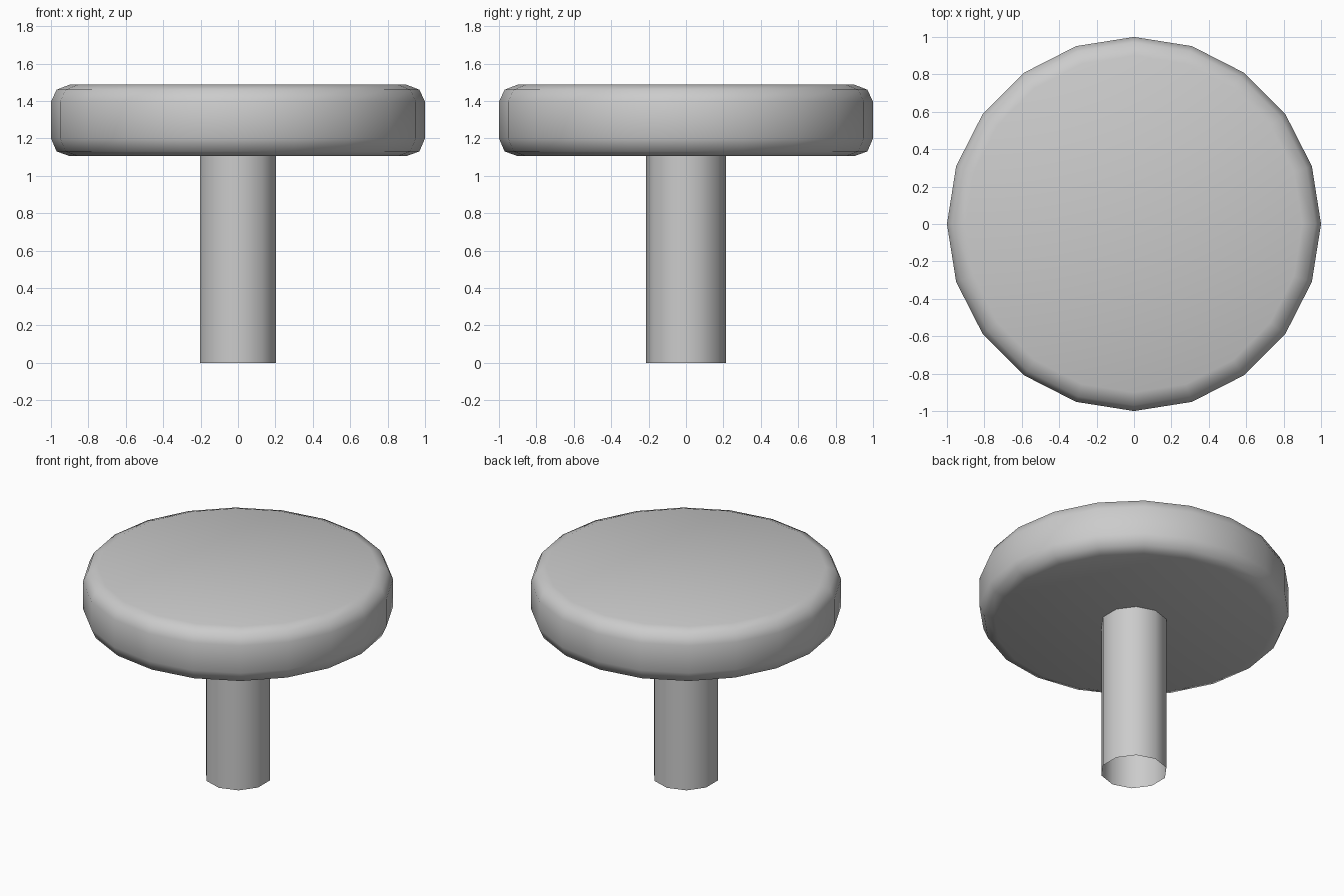
import bpy, bmesh, math

if "Cube" in bpy.data.objects:
    bpy.data.objects.remove(bpy.data.objects["Cube"])


def lathe(name, profile, sides, start=0.0, cap=False):
    """Revolve (radius, z) points around z; optionally close both ends."""
    bm = bmesh.new()
    rings = []
    for r, z in profile:
        angles = [start + 2 * math.pi * i / sides for i in range(sides)]
        rings.append([bm.verts.new((r * math.cos(a), r * math.sin(a), z)) for a in angles])
    for low, high in zip(rings, rings[1:]):
        for i in range(sides):
            j = (i + 1) % sides
            bm.faces.new((low[i], low[j], high[j], high[i]))
    if cap:
        bm.faces.new(rings[0][::-1])
        bm.faces.new(rings[-1])
    mesh = bpy.data.meshes.new(name)
    bm.to_mesh(mesh)
    bm.free()
    obj = bpy.data.objects.new(name, mesh)
    bpy.context.collection.objects.link(obj)
    bpy.ops.object.select_all(action='DESELECT')
    obj.select_set(True)
    bpy.context.view_layer.objects.active = obj
    bpy.ops.object.shade_smooth_by_angle(angle=math.radians(60))
    return obj


# Round top with softened rims, 20 sides
lathe("round_top", [(0.90, 1.105), (0.97, 1.13), (1.0, 1.20),
                    (1.0, 1.395), (0.97, 1.46), (0.90, 1.487)], 20, cap=True)

# Hollow stem, open at the foot, 10 sides with corners on the y axis
lathe("stem", [(0.215, 0.0), (0.215, 1.11)], 10, start=math.pi / 2)
